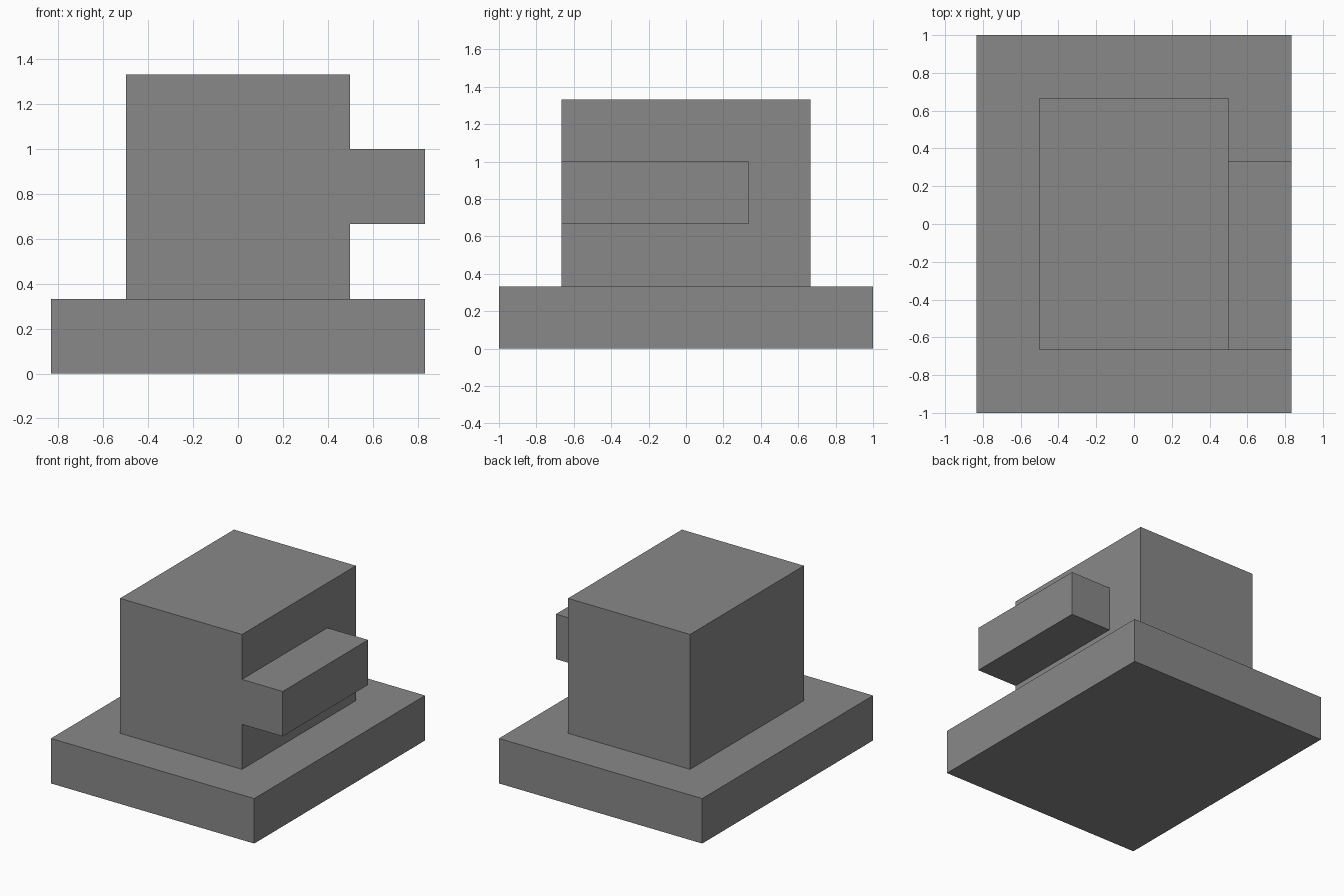
import bpy
import bmesh
from mathutils import Vector

if "Cube" in bpy.data.objects:
    bpy.data.objects.remove(bpy.data.objects["Cube"], do_unlink=True)

U = 1 / 6  # grid unit shared by every block

# One plain grey for the whole model
grey = bpy.data.materials.new("plain_grey")
grey.use_nodes = True
colour = (0.25, 0.25, 0.25, 1)
grey.diffuse_color = colour
grey.node_tree.nodes["Principled BSDF"].inputs["Base Color"].default_value = colour


def block(name, low, high):
    """Flat-faced box between two corners given in grid units."""
    low, high = Vector(low) * U, Vector(high) * U
    size = high - low
    bm = bmesh.new()
    bmesh.ops.create_cube(bm, size=1)
    bmesh.ops.scale(bm, vec=size, verts=bm.verts)
    mesh = bpy.data.meshes.new(name)
    bm.to_mesh(mesh)
    bm.free()
    mesh.materials.append(grey)
    obj = bpy.data.objects.new(name, mesh)
    obj.location = (low + high) / 2
    bpy.context.collection.objects.link(obj)
    return obj


# Wide plinth, tall body, and the bar flush with the body's front
block("base", (-5, -6, 0), (5, 6, 2))
block("body", (-3, -4, 2), (3, 4, 8))
block("side_bar", (3, -4, 4), (5, 2, 6))
